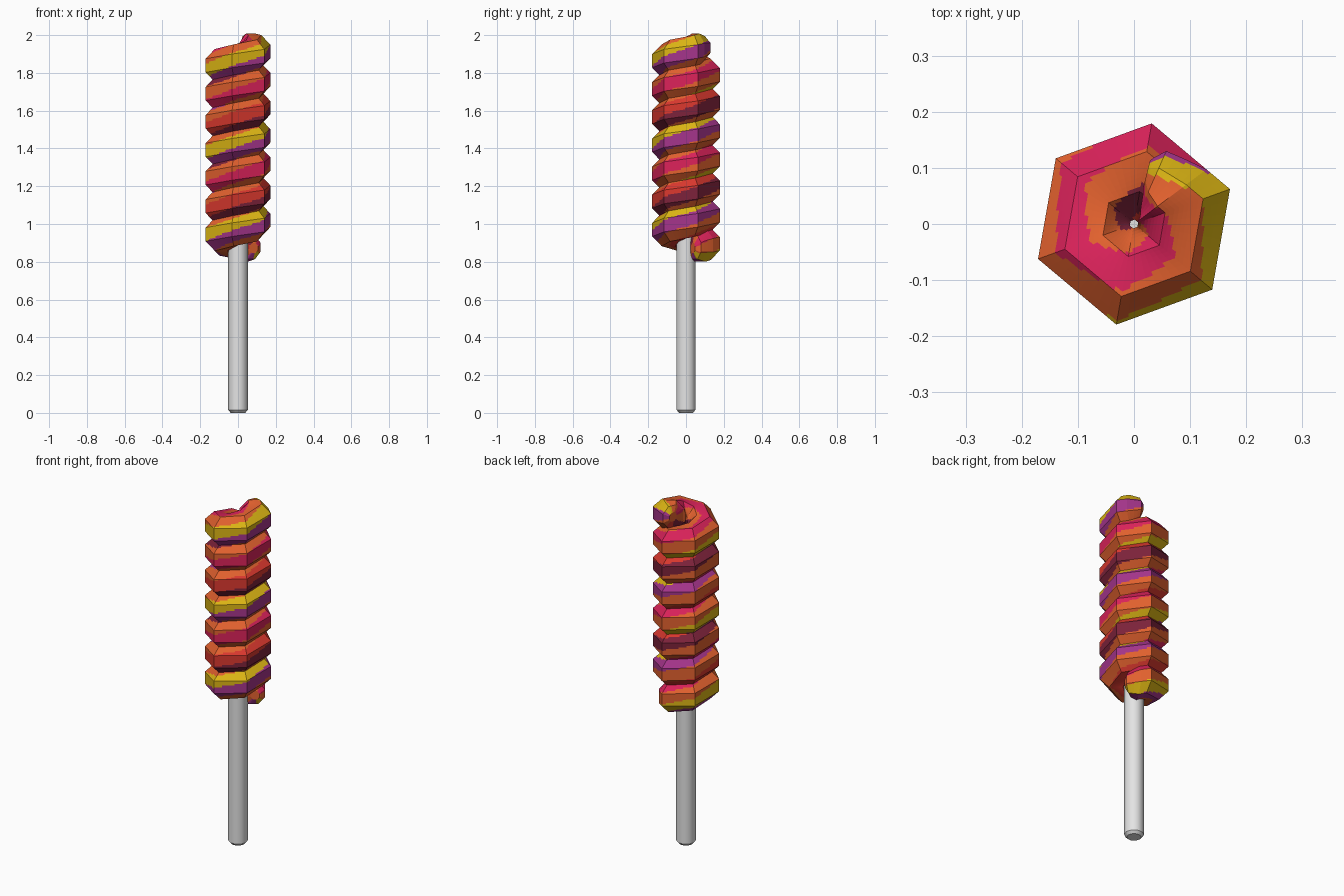
import bpy, bmesh, math
from mathutils import Vector

if "Cube" in bpy.data.objects:
    bpy.data.objects.remove(bpy.data.objects["Cube"])


def material(name, rgb):
    # sRGB 0-255 to linear
    lin = [((c / 255 + 0.055) / 1.055) ** 2.4 if c > 10 else c / 255 / 12.92 for c in rgb]
    m = bpy.data.materials.new(name)
    m.diffuse_color = (*lin, 1)
    m.use_nodes = True
    m.node_tree.nodes["Principled BSDF"].inputs["Base Color"].default_value = m.diffuse_color
    return m


def finish(bm, name, mats):
    bmesh.ops.recalc_face_normals(bm, faces=bm.faces)
    me = bpy.data.meshes.new(name)
    bm.to_mesh(me)
    bm.free()
    for m in mats:
        me.materials.append(m)
    ob = bpy.data.objects.new(name, me)
    bpy.context.collection.objects.link(ob)
    return ob


orange = material("orange", (226, 97, 46))
magenta = material("magenta", (218, 34, 90))
yellow = material("yellow", (221, 182, 20))
purple = material("purple", (164, 52, 138))
red = material("red", (218, 56, 46))
maroon = material("maroon", (124, 34, 58))
white = material("stick_white", (228, 228, 228))

# --- candy: octagonal tube wound six segments per turn ---
CENTRE_R, APOTHEM, PITCH = 0.095, 0.087, 0.149
SIDES, SUB, STEP = 8, 8, 8
STRIPES = [0, 1, 0, 2, 3, 0, 4, 5]      # material order around the tube
MATS = [orange, magenta, yellow, purple, red, maroon]
# tube size along the path, in segments, with rounded ends
SIZE = [(0.08, 0.3), (0.25, 0.72), (0.7, 1), (42.3, 1), (42.75, 0.72), (42.92, 0.3)]


def profile():
    r = APOTHEM / math.cos(math.pi / SIDES)
    pts = [Vector((r * math.cos(a), r * math.sin(a))) for a in
           (math.tau * (i + 0.5) / SIDES for i in range(SIDES))]
    return [pts[i].lerp(pts[(i + 1) % SIDES], j / SUB)
            for i in range(SIDES) for j in range(SUB)]


def size_at(k):
    for (a, sa), (b, sb) in zip(SIZE, SIZE[1:]):
        if k <= b:
            return sa + (sb - sa) * (k - a) / (b - a)
    return SIZE[-1][1]


def corner(i, p, s):
    a = math.radians(20 + 60 * i)
    r = CENTRE_R + p.x * s
    z = 0.945 + (i - 3) * PITCH / 6 + p.y * s
    return Vector((r * math.cos(a), r * math.sin(a), z))


def point(k, p, s):
    i = math.floor(k)
    return corner(i, p, s).lerp(corner(i + 1, p, s), k - i)


prof = profile()
n = len(prof)
stops = sorted({k for k, _ in SIZE} | {i / STEP for i in range(1, 43 * STEP)
                                      if SIZE[0][0] < i / STEP < SIZE[-1][0]})
bm = bmesh.new()
rings = [[bm.verts.new(point(k, p, size_at(k))) for p in prof] for k in stops]


def stripe(k, p):
    turn = math.atan2(p.y, p.x) / math.tau * 8
    return STRIPES[math.floor(2.95 + 0.435 * (k - 38.5) - turn) % 8]


for a in range(len(stops) - 1):
    k = (stops[a] + stops[a + 1]) / 2
    for j in range(n):
        j2 = (j + 1) % n
        f = bm.faces.new((rings[a][j], rings[a][j2], rings[a + 1][j2], rings[a + 1][j]))
        f.material_index = stripe(k, (prof[j] + prof[j2]) / 2)
bm.faces.new(rings[0])
bm.faces.new(rings[-1])
finish(bm, "candy_twist", MATS)

# --- stick: round rod with a chamfered foot ---
bm = bmesh.new()
N = 10
levels = [(0.038, 0), (0.052, 0.015), (0.052, 1.8)]
loops = [[bm.verts.new((r * math.cos(math.tau * i / N), r * math.sin(math.tau * i / N), z))
          for i in range(N)] for r, z in levels]
for lo, hi in zip(loops, loops[1:]):
    for i in range(N):
        f = bm.faces.new((lo[i], lo[(i + 1) % N], hi[(i + 1) % N], hi[i]))
        f.smooth = lo is loops[1]
bm.faces.new(loops[0])
bm.faces.new(loops[-1])
stick = finish(bm, "stick", [white])
bpy.context.view_layer.objects.active = stick
stick.select_set(True)
bpy.ops.object.shade_smooth_by_angle(angle=math.radians(40))
